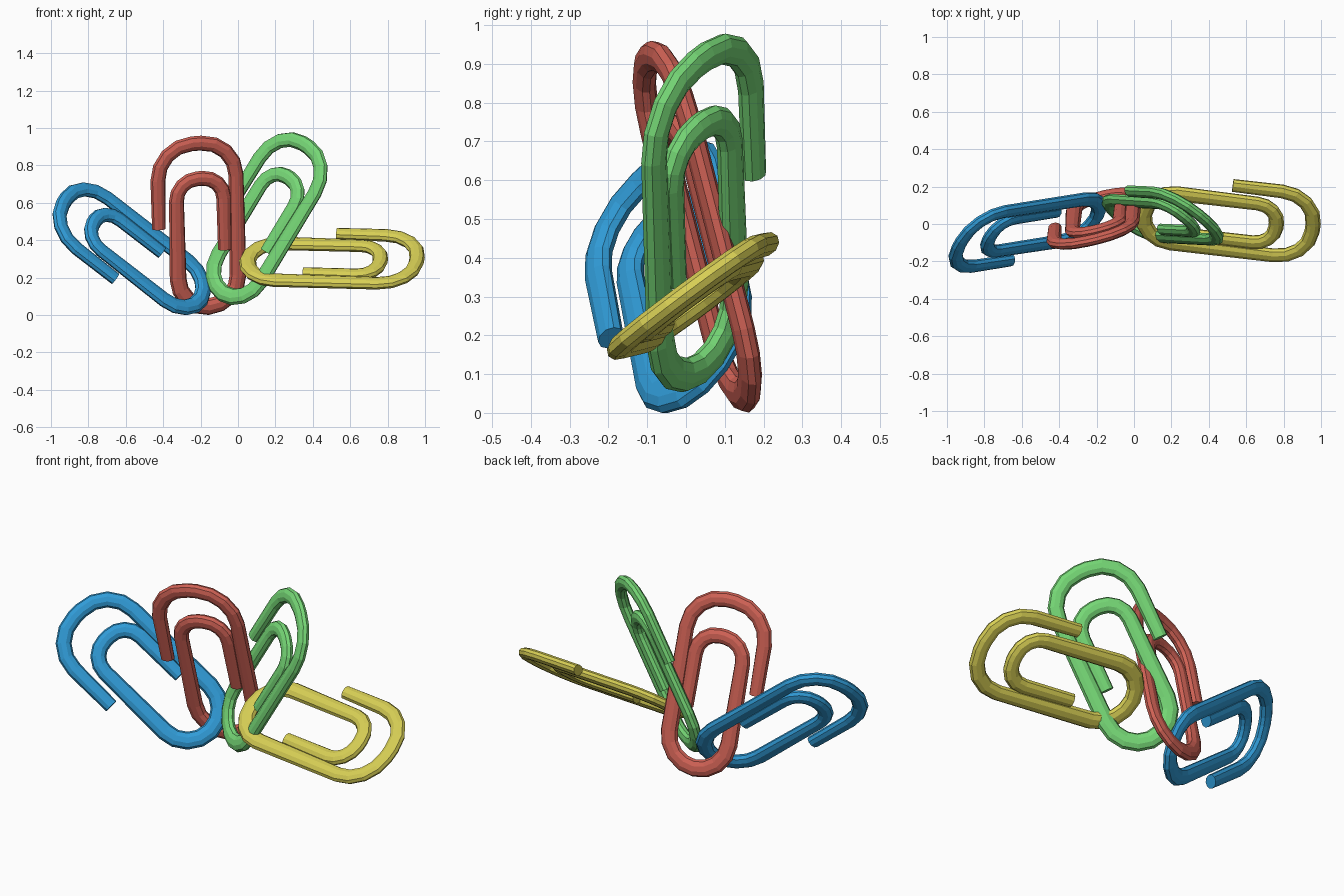
import bpy, bmesh
from math import cos, sin, pi, radians
from mathutils import Vector

if "Cube" in bpy.data.objects:
    bpy.data.objects.remove(bpy.data.objects["Cube"])

# clip outline measured from the long leg (u = 0) and the round end (v = 0)
LEG, IN_L, OUT_L = 0.0, -0.33, -0.43
INNER_U, TOP, IN_TOP = -0.07, 0.905, 0.71
SIDES = 10


def bend(cu, cv, r, a0, a1, n, half):
    """Arc points as (u, v, in-plane half width)."""
    pts = []
    for i in range(n + 1):
        a = radians(a0 + (a1 - a0) * i / n)
        pts.append((cu + r * cos(a), cv + r * sin(a), half))
    return pts


def clip_path():
    p = [(OUT_L, 0.45, 0.037)]
    # outer bend: two rounded corners
    r = 0.19
    p += bend(OUT_L + r, TOP - r, r, 180, 90, 4, 0.041)
    p += bend(LEG - r, TOP - r, r, 90, 0, 4, 0.041)
    # round end
    p += bend(-0.165, 0.165, 0.165, 0, -180, 8, 0.046)
    # inner bend
    r = 0.115
    p += bend(IN_L + r, IN_TOP - r, r, 180, 90, 4, 0.041)
    p += bend(INNER_U - r, IN_TOP - r, r, 90, 0, 4, 0.041)
    p.append((INNER_U, 0.31, 0.037))
    return p


def make_clip(name, color, centre, u, v, thick=0.029):
    v = Vector(v).normalized()
    u = Vector(u)
    u = (u - v * u.dot(v)).normalized()
    n = u.cross(v)
    origin = Vector(centre) + 0.165 * u - 0.165 * v
    path = clip_path()
    bm = bmesh.new()
    rings = []
    for i, (a, b, half) in enumerate(path):
        p0 = path[max(i - 1, 0)]
        p1 = path[min(i + 1, len(path) - 1)]
        # average the neighbouring directions for a mitred section
        d0 = Vector((a - p0[0], b - p0[1]))
        d1 = Vector((p1[0] - a, p1[1] - b))
        t = Vector((0, 0))
        for d in (d0, d1):
            if d.length > 1e-6:
                t += d.normalized()
        t.normalize()
        side = u * t.y - v * t.x
        c = origin + u * a + v * b
        rings.append([bm.verts.new(c + side * half * cos(2 * pi * k / SIDES)
                                   + n * thick * sin(2 * pi * k / SIDES))
                      for k in range(SIDES)])
    for r0, r1 in zip(rings, rings[1:]):
        for k in range(SIDES):
            j = (k + 1) % SIDES
            bm.faces.new((r0[k], r0[j], r1[j], r1[k]))
    bm.faces.new(rings[0])
    bm.faces.new(rings[-1])
    bmesh.ops.recalc_face_normals(bm, faces=bm.faces)
    me = bpy.data.meshes.new(name)
    bm.to_mesh(me)
    bm.free()
    mat = bpy.data.materials.new(name + "_paint")
    mat.diffuse_color = (*color, 1)
    mat.use_nodes = True
    mat.node_tree.nodes["Principled BSDF"].inputs["Base Color"].default_value = mat.diffuse_color
    me.materials.append(mat)
    bpy.context.collection.objects.link(bpy.data.objects.new(name, me))


# name, colour, centre of round end, direction to long leg, length direction
make_clip("blue_paper_clip", (0.03, 0.33, 0.68),
          (-0.33, 0.02, 0.185), (0.38, 0.67, 0.62), (-0.78, -0.12, 0.61))
make_clip("red_paper_clip", (0.62, 0.12, 0.09),
          (-0.16, 0.11, 0.205), (0.97, 0.23, 0.05), (-0.02, -0.25, 0.97))
make_clip("green_paper_clip", (0.18, 0.68, 0.18),
          (0.01, 0.03, 0.255), (0.69, -0.58, -0.43), (0.52, -0.03, 0.85))
make_clip("yellow_paper_clip", (0.68, 0.62, 0.09),
          (0.215, 0.03, 0.285), (-0.11, -0.8, -0.6), (0.99, -0.12, -0.03))
